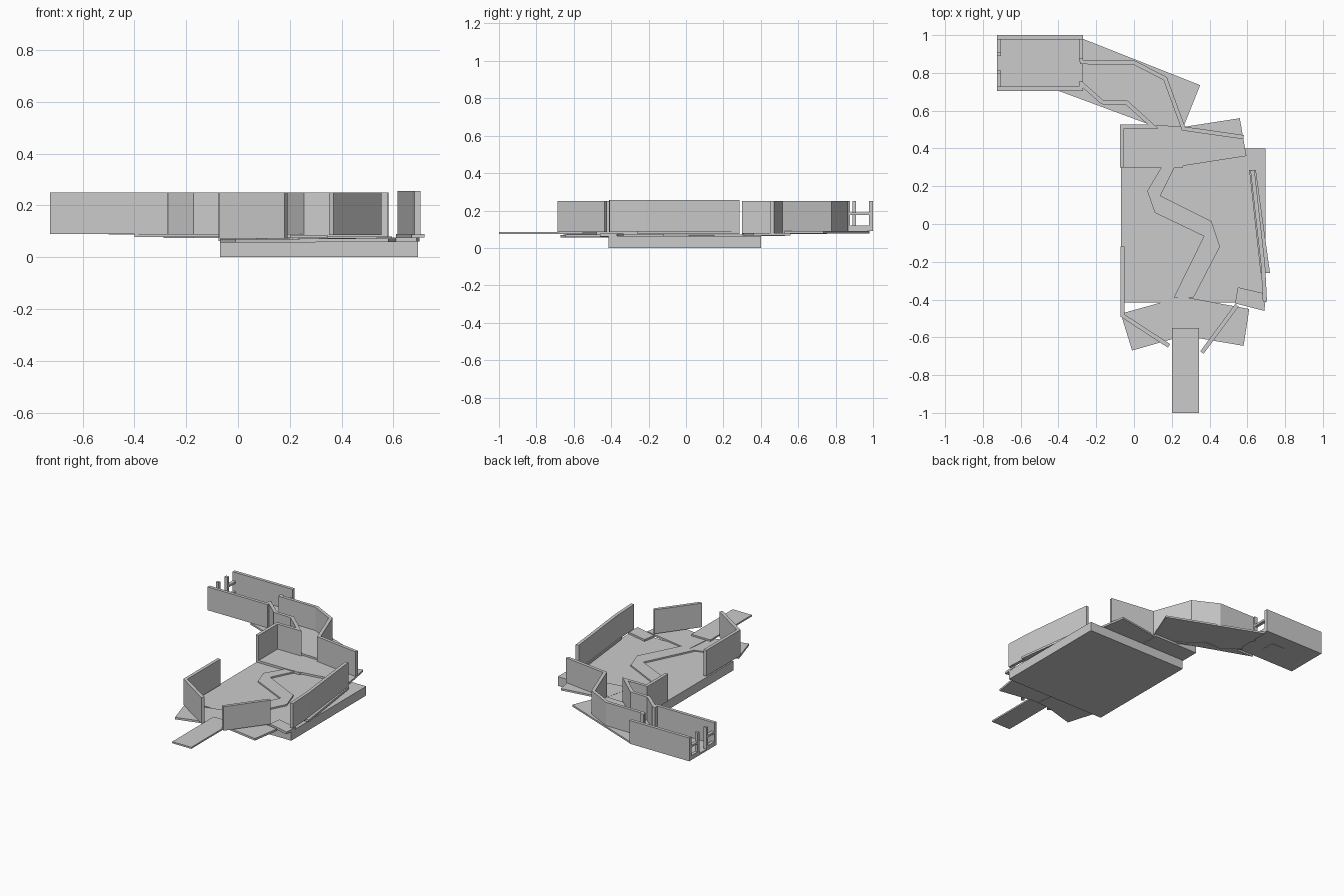
import bpy, bmesh
from mathutils import Vector


def slab(name, pts, z0, z1):
    """Extrude a plan outline between two heights."""
    bm = bmesh.new()
    face = bm.faces.new([bm.verts.new((x, y, z0)) for x, y in pts])
    up = bmesh.ops.extrude_face_region(bm, geom=[face])["geom"]
    for v in up:
        if isinstance(v, bmesh.types.BMVert):
            v.co.z = z1
    bmesh.ops.recalc_face_normals(bm, faces=bm.faces)
    me = bpy.data.meshes.new(name)
    bm.to_mesh(me)
    bm.free()
    ob = bpy.data.objects.new(name, me)
    bpy.context.collection.objects.link(ob)
    return ob


def box(name, x0, x1, y0, y1, z0, z1):
    return slab(name, [(x0, y0), (x1, y0), (x1, y1), (x0, y1)], z0, z1)


def wall(name, pts, z0, z1=0.25, t=0.022):
    """Upright wall following a plan path, with mitred corners."""
    p = [Vector(q) for q in pts]
    normals = []
    for a, b in zip(p, p[1:]):
        d = (b - a).normalized()
        normals.append(Vector((-d.y, d.x)))
    left, right = [], []
    for i, q in enumerate(p):
        n0 = normals[max(i - 1, 0)]
        n1 = normals[min(i, len(normals) - 1)]
        m = (n0 + n1) / (1 + n0.dot(n1))
        left.append(q + m * t / 2)
        right.append(q - m * t / 2)
    return slab(name, left + right[::-1], z0, z1)


# Base block
box("base_block", -0.07, 0.695, -0.415, 0.40, 0, 0.063)

# End room: floor, hatch, long walls
box("room_floor", -0.725, -0.27, 0.705, 1.0, 0.09, 0.102)
box("room_hatch", -0.5, -0.4, 0.805, 0.9, 0.087, 0.105)
wall("room_back_wall", [(-0.725, 0.989), (-0.27, 0.989)], 0.09)
wall("room_front_wall", [(-0.725, 0.716), (-0.281, 0.716), (-0.281, 0.755)], 0.09)


# Open framed end walls: sill, rail and door post
def frame(name, x, y0, y1, post_y):
    box(name + "_sill", x, x + 0.022, y0, y1, 0.09, 0.12)
    box(name + "_rail", x, x + 0.022, y0, y1, 0.176, 0.19)
    box(name + "_post", x, x + 0.022, post_y, post_y + 0.018, 0.09, 0.25)


frame("door_north", -0.725, 0.89, 1.0, 0.89)
frame("door_south", -0.725, 0.705, 0.812, 0.794)
frame("room_east", -0.292, 0.86, 1.0, 0.86)

# Bent corridor
slab("corridor_floor", [(-0.27, 0.98), (0.35, 0.735), (0.262, 0.515), (0.10, 0.52),
                        (-0.40, 0.705), (-0.27, 0.705)], 0.078, 0.09)
wall("corridor_outer_wall", [(-0.285, 0.857), (0, 0.855), (0.165, 0.77),
                             (0.262, 0.505), (0.58, 0.46)], 0.08)
wall("corridor_inner_wall", [(-0.281, 0.745), (-0.168, 0.645), (-0.038, 0.642),
                             (0.10, 0.517), (-0.064, 0.517), (-0.064, 0.30)], 0.074)

# Upper landing
box("landing_floor", -0.075, 0.26, 0.30, 0.528, 0.063, 0.078)
slab("landing_wing", [(0.21, 0.30), (0.595, 0.36), (0.56, 0.56), (0.25, 0.512)],
     0.066, 0.079)

# Winding path over the base
path = [((0.145, 0.30), (0.215, 0.30)), ((0.07, 0.175), (0.14, 0.15)),
        ((0.11, 0.06), (0.15, 0.14)), ((0.37, -0.065), (0.41, 0.015)),
        ((0.37, -0.065), (0.455, -0.12)), ((0.21, -0.39), (0.315, -0.39))]
slab("winding_path", [a for i, (a, b) in enumerate(path) if i != 4]
     + [b for i, (a, b) in enumerate(path[::-1]) if i != 3], 0.06, 0.073)

# Lower landing and exit walkway
slab("lower_floor_left", [(-0.07, -0.475), (-0.01, -0.67), (0.20, -0.61),
                          (0.30, -0.60), (0.26, -0.383)], 0.056, 0.07)
slab("lower_floor_right", [(0.25, -0.383), (0.23, -0.60), (0.345, -0.605),
                           (0.58, -0.645), (0.61, -0.45)], 0.058, 0.072)
box("exit_walkway", 0.20, 0.345, -1.0, -0.55, 0.074, 0.085)
wall("lower_left_wall", [(-0.06, -0.12), (-0.06, -0.485), (0.185, -0.645)], 0.072)
wall("lower_right_wall", [(0.545, -0.43), (0.36, -0.68)], 0.085)

# Right side ledge, platform and walls
slab("side_ledge", [(0.61, 0.285), (0.645, 0.285), (0.72, -0.26), (0.67, -0.26)],
     0.075, 0.09)
slab("side_platform", [(0.55, -0.335), (0.70, -0.37), (0.69, -0.46), (0.535, -0.42)],
     0.06, 0.076)
wall("side_wall_long", [(0.627, 0.285), (0.683, -0.215)], 0.085, 0.255)
wall("side_wall_short", [(0.683, -0.215), (0.693, -0.41)], 0.085, 0.255)
